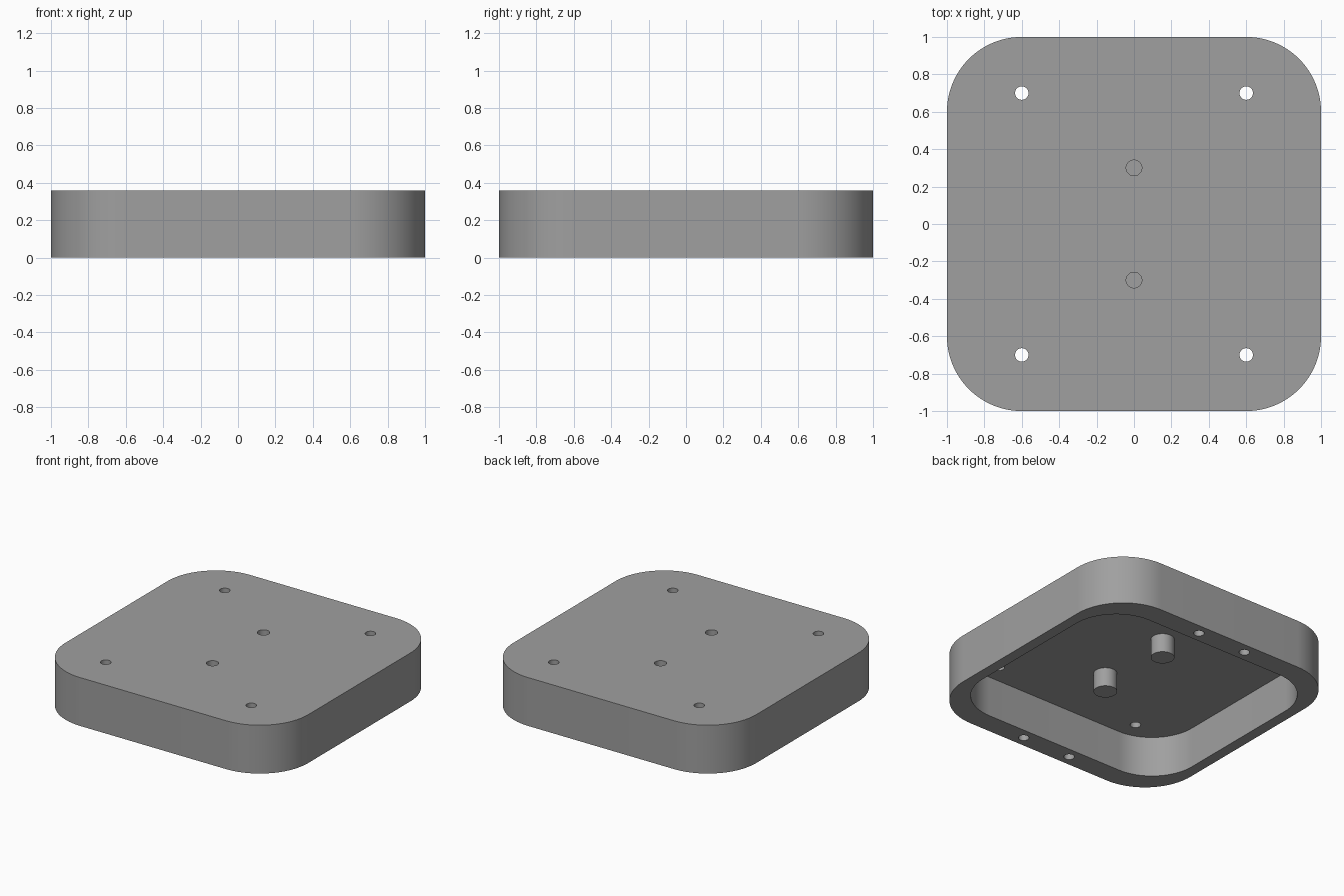
import bpy, bmesh, math

if "Cube" in bpy.data.objects:
    bpy.data.objects.remove(bpy.data.objects["Cube"])

HEIGHT, CEILING = 0.36, 0.30

grey = bpy.data.materials.new("mid_grey")
grey.diffuse_color = (0.35, 0.35, 0.35, 1)
grey.use_nodes = True
grey.node_tree.nodes["Principled BSDF"].inputs["Base Color"].default_value = grey.diffuse_color


def rounded_rect(hx, hy, r, seg=24):
    """Outline of a rectangle with round corners; a circle when hx = hy = r."""
    pts = []
    for q, (sx, sy) in enumerate([(1, 1), (-1, 1), (-1, -1), (1, -1)]):
        for i in range(seg + 1):
            a = math.pi / 2 * (q + i / seg)
            pts.append((sx * (hx - r) + r * math.cos(a),
                        sy * (hy - r) + r * math.sin(a)))
    return pts


def circle(cx, cy, r, n=40):
    return [(cx + r * math.cos(2 * math.pi * i / n),
             cy + r * math.sin(2 * math.pi * i / n)) for i in range(n)]


def prism(name, outlines, z0, z1):
    """One object made of upright prisms, one for each outline."""
    bm = bmesh.new()
    for pts in outlines:
        low = [bm.verts.new((x, y, z0)) for x, y in pts]
        high = [bm.verts.new((x, y, z1)) for x, y in pts]
        bm.faces.new(low[::-1])
        bm.faces.new(high)
        n = len(pts)
        for i in range(n):
            j = (i + 1) % n
            bm.faces.new((low[i], low[j], high[j], high[i]))
    mesh = bpy.data.meshes.new(name)
    bm.to_mesh(mesh)
    bm.free()
    mesh.materials.append(grey)
    obj = bpy.data.objects.new(name, mesh)
    bpy.context.collection.objects.link(obj)
    return obj


def combine(target, tool, operation):
    """Apply a boolean and discard the tool object."""
    mod = target.modifiers.new("boolean", 'BOOLEAN')
    mod.operation = operation
    mod.solver = 'EXACT'
    mod.object = tool
    tool.hide_render = True
    bpy.context.view_layer.objects.active = target
    bpy.ops.object.modifier_apply(modifier=mod.name)
    bpy.data.objects.remove(tool)


# Cover with a deep pocket underneath
cover = prism("cover", [rounded_rect(1, 1, 0.4)], 0, HEIGHT)
combine(cover, prism("pocket", [rounded_rect(0.92, 0.84, 0.35)], -0.1, CEILING),
        'DIFFERENCE')

# Two bosses hanging from the ceiling
combine(cover, prism("bosses", [circle(0, s * 0.3, 0.08) for s in (-1, 1)],
                     0.16, CEILING + 0.03), 'UNION')

# Blind holes from the top into the bosses
combine(cover, prism("boss_holes", [circle(0, s * 0.3, 0.042) for s in (-1, 1)],
                     0.20, HEIGHT + 0.1), 'DIFFERENCE')

# Four through holes near the corners
signs = [(sx, sy) for sx in (-1, 1) for sy in (-1, 1)]
combine(cover, prism("corner_holes",
                     [circle(sx * 0.6, sy * 0.7, 0.036) for sx, sy in signs],
                     0.2, HEIGHT + 0.1), 'DIFFERENCE')

# Four blind holes in the underside of the front and back rims
combine(cover, prism("rim_holes",
                     [circle(sx * 0.2, sy * 0.92, 0.036) for sx, sy in signs],
                     -0.1, 0.2), 'DIFFERENCE')

# Smooth the curved walls, keep the edges sharp
cover.select_set(True)
bpy.context.view_layer.objects.active = cover
bpy.ops.object.shade_smooth_by_angle(angle=math.radians(30))
